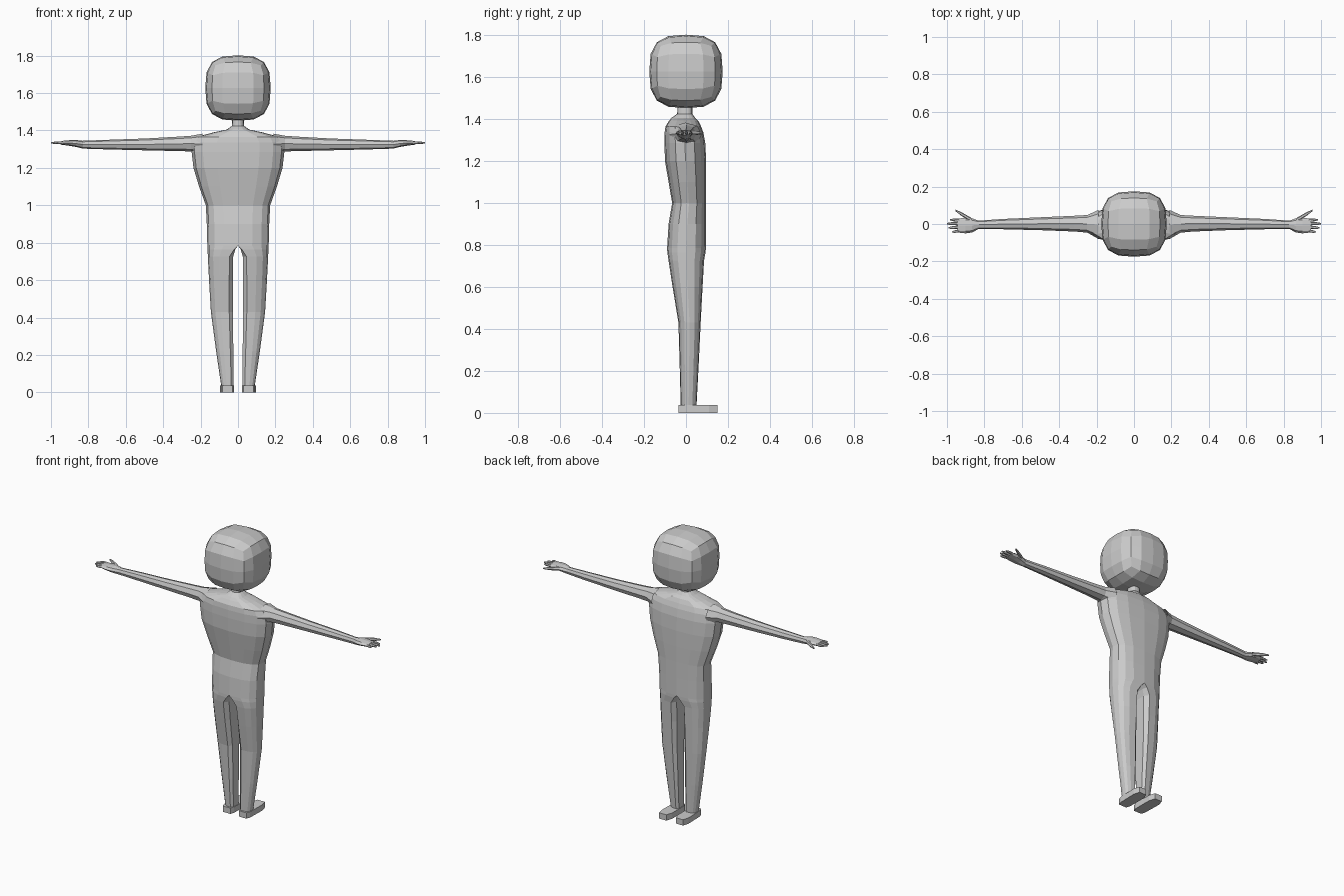
import bpy, bmesh
from math import sin, cos, pi, copysign
from mathutils import Vector

if "Cube" in bpy.data.objects:
    bpy.data.objects.remove(bpy.data.objects["Cube"])


def finish(bm, name, mirror=False):
    bmesh.ops.recalc_face_normals(bm, faces=bm.faces)
    me = bpy.data.meshes.new(name)
    bm.to_mesh(me)
    bm.free()
    ob = bpy.data.objects.new(name, me)
    bpy.context.collection.objects.link(ob)
    if mirror:
        m = ob.modifiers.new("mirror", 'MIRROR')
        m.merge_threshold = 0.0005
    return ob


def loft(bm, rings, closed=True, cap_start=False, cap_end=False):
    vs = [[bm.verts.new(p) for p in r] for r in rings]
    n = len(vs[0])
    for a, b in zip(vs, vs[1:]):
        for i in range(n if closed else n - 1):
            j = (i + 1) % n
            bm.faces.new((a[i], a[j], b[j], b[i]))
    if cap_start:
        bm.faces.new(vs[0])
    if cap_end:
        bm.faces.new(vs[-1])


def power(v, e):
    return copysign(abs(v) ** e, v)


def half_ring(z, hx, y0, y1, x0=0.0, e=0.8):
    """Nine points round the outer half of a body section, -y to +y."""
    pts = []
    for i in range(9):
        a = -pi / 2 + pi * i / 8
        c = 0 if i in (0, 8) else cos(a)
        pts.append((x0 + (hx - x0) * power(c, e),
                    (y0 + y1) / 2 + (y1 - y0) / 2 * power(sin(a), e), z))
    return pts


def leg_ring(z, hx, y0, y1, xi, ch):
    """Half ring closed by a flat inner side at x = xi with chamfer ch."""
    m, h = (y0 + y1) / 2, (y1 - y0) / 2
    return half_ring(z, hx, y0, y1, xi + ch) + [(xi, m + h * f, z) for f in (.65, 0, -.65)]


def x_ring(x, y0, y1, z0, z1, n=8, e=0.9):
    return [(x, (y0 + y1) / 2 + (y1 - y0) / 2 * power(cos(2 * pi * i / n), e),
             (z0 + z1) / 2 + (z1 - z0) / 2 * power(sin(2 * pi * i / n), e)) for i in range(n)]


# Body: neck, torso and legs, one half mirrored
bm = bmesh.new()
torso = [(1.47, .03, -.04, .03), (1.425, .032, -.042, .03), (1.405, .06, -.07, .045),
         (1.39, .13, -.082, .06), (1.365, .225, -.098, .072), (1.335, .245, -.102, .083),
         (1.285, .248, -.103, .092), (1.2, .238, -.1, .096), (1.1, .208, -.083, .096),
         (1.0, .172, -.066, .095), (.9, .167, -.083, .095), (.785, .164, -.09, .095)]
loft(bm, [half_ring(*t) for t in torso], closed=False)
legs = [(.785, .164, -.09, .095, 0, 0), (.765, .163, -.089, .093, .014, .006),
        (.725, .161, -.083, .086, .026, .02), (.6, .155, -.064, .079, .027, .02),
        (.43, .145, -.036, .07, .027, .02), (.22, .117, -.03, .06, .025, .016),
        (.03, .089, -.025, .05, .024, .012)]
loft(bm, [leg_ring(*t) for t in legs])
bmesh.ops.remove_doubles(bm, verts=bm.verts, dist=0.0003)
finish(bm, "body", mirror=True)

# Head: cube grid bulged towards a ball
bm = bmesh.new()
bmesh.ops.create_cube(bm, size=2)
bmesh.ops.subdivide_edges(bm, edges=bm.edges[:], cuts=3, use_grid_fill=True)
for v in bm.verts:
    p = 3
    norm = sum(abs(c) ** p for c in v.co) ** (1 / p)
    v.co = v.co / norm * 0.175 + Vector((0, 0, 1.627))
finish(bm, "head")

# Arms with palms
bm = bmesh.new()
arm = [(.19, -.08, .075, 1.27, 1.383), (.25, -.046, .048, 1.288, 1.372), (.32, -.04, .044, 1.29, 1.367),
       (.5, -.033, .036, 1.294, 1.357), (.7, -.028, .027, 1.299, 1.35), (.83, -.026, .018, 1.303, 1.345),
       (.865, -.045, .03, 1.312, 1.349), (.9, -.05, .034, 1.318, 1.348), (.945, -.045, .028, 1.324, 1.344)]
loft(bm, [x_ring(*t) for t in arm], cap_end=True)
finish(bm, "arm", mirror=True)

# Fingers and thumb: (start x, y), (end x, y), radius
bm = bmesh.new()
for (xa, ya), (xb, yb), r in [((.935, -.036), (.972, -.043), .008), ((.935, -.016), (.992, -.021), .009),
                              ((.935, .002), (1.0, .002), .009), ((.935, .02), (.985, .023), .008),
                              ((.87, .022), (.955, .073), .011)]:
    rings = []
    for t, k in ((0, 1), (.6, .9), (1, .4)):
        x, y = xa + (xb - xa) * t, ya + (yb - ya) * t
        rings.append(x_ring(x, y - r * k, y + r * k, 1.334 - r * k, 1.334 + r * k, n=6))
    loft(bm, rings, cap_end=True)
finish(bm, "fingers", mirror=True)

# Feet: flat rounded soles pointing to +y
bm = bmesh.new()
sole = [(.03, -.035), (.083, -.035), (.092, -.01), (.095, .11), (.084, .15),
        (.034, .15), (.021, .11), (.021, -.01)]
loft(bm, [[(x, y, z) for x, y in sole] for z in (0, .037)], cap_start=True, cap_end=True)
finish(bm, "foot", mirror=True)
